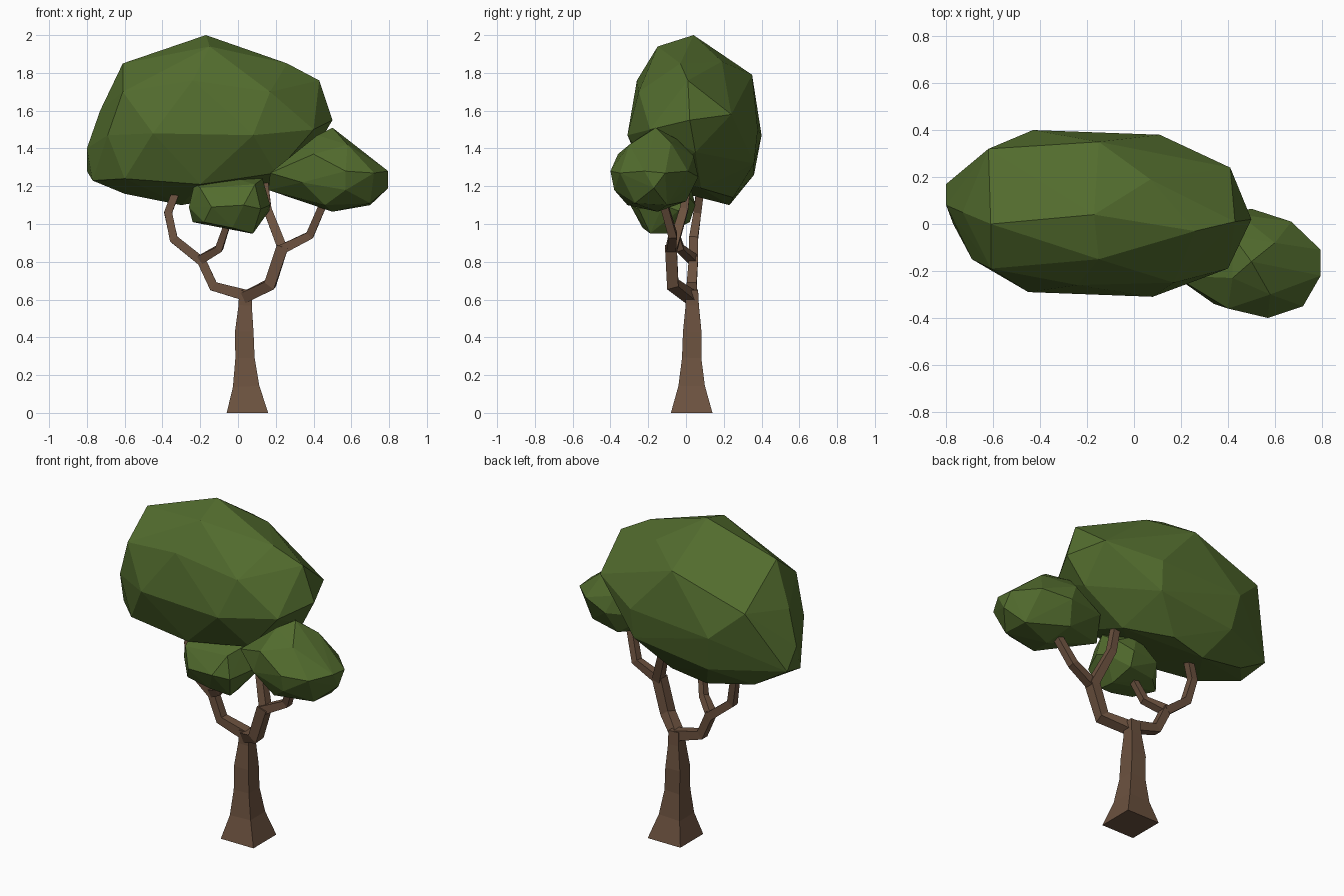
import bpy, bmesh
from mathutils import Vector


def material(name, rgb):
    m = bpy.data.materials.new(name)
    m.diffuse_color = (*rgb, 1)
    return m


BARK = material("bark", (0.15, 0.084, 0.05))
LEAF = material("leaf", (0.085, 0.15, 0.027))


def finish(name, bm, mat):
    bmesh.ops.recalc_face_normals(bm, faces=bm.faces)
    me = bpy.data.meshes.new(name)
    bm.to_mesh(me)
    bm.free()
    me.materials.append(mat)
    ob = bpy.data.objects.new(name, me)
    bpy.context.collection.objects.link(ob)


def limb(name, path):
    """Square tube through (x, y, z, half width) points."""
    bm = bmesh.new()
    pts = [Vector(p[:3]) for p in path]
    rings = []
    for i, p in enumerate(pts):
        t = (pts[min(i + 1, len(pts) - 1)] - pts[max(i - 1, 0)]).normalized()
        if path[i][2] == 0:
            t = Vector((0, 0, 1))
        v = Vector((0, 1, 0))
        v = (v - t * v.dot(t)).normalized()
        u = v.cross(t)
        r = path[i][3]
        rings.append([bm.verts.new(p + r * (a * u + b * v))
                      for a, b in ((-1, -1), (1, -1), (1, 1), (-1, 1))])
    for lo, hi in zip(rings, rings[1:]):
        for k in range(4):
            n = (k + 1) % 4
            bm.faces.new((lo[k], lo[n], hi[n], hi[k]))
    bm.faces.new(rings[0])
    bm.faces.new(rings[-1])
    finish(name, bm, BARK)


def clump(name, points):
    """Faceted leaf clump: hull around its corner points."""
    bm = bmesh.new()
    for p in points:
        bm.verts.new(p)
    bmesh.ops.convex_hull(bm, input=bm.verts)
    loose = [v for v in bm.verts if not v.link_faces]
    bmesh.ops.delete(bm, geom=loose, context='VERTS')
    finish(name, bm, LEAF)


# Flared trunk
limb("trunk", [(.05, .03, 0, .11), (.043, .03, .14, .07), (.037, .03, .29, .051),
               (.033, .033, .43, .049), (.038, .033, .57, .035), (.04, .03, .65, .034)])

# Main forks and their twigs
limb("left_branch", [(.05, .03, .62, .03), (-.13, .03, .67, .026), (-.20, .04, .82, .024)])
limb("left_outer_twig", [(-.19, .04, .80, .024), (-.34, .04, .92, .023),
                         (-.37, .06, 1.06, .021), (-.31, .08, 1.22, .02)])
limb("left_inner_twig", [(-.20, .04, .81, .024), (-.10, -.03, .87, .02), (-.05, -.08, 1.02, .017)])
limb("right_branch", [(.03, .03, .61, .03), (.17, -.07, .68, .031), (.235, -.08, .88, .031)])
limb("right_outer_twig", [(.22, -.08, .86, .026), (.38, -.07, .94, .022), (.47, -.13, 1.15, .02)])
limb("right_inner_twig", [(.24, -.075, .86, .026), (.155, -.01, 1.08, .022), (.135, .01, 1.26, .02)])

# Large crown: top, widest band, underside
clump("main_crown", [
    (-.17, .04, 2.0), (-.15, -.15, 1.94), (-.61, .0, 1.85), (-.61, -.19, 1.70),
    (.26, -.03, 1.85), (.07, .19, 1.86), (.43, .01, 1.76), (-.15, .35, 1.79), (-.24, -.26, 1.76),
    (.17, -.25, 1.70), (-.80, .08, 1.40), (-.80, .17, 1.28), (-.62, .32, 1.64),
    (-.43, .40, 1.47), (.11, .38, 1.50), (.41, .24, 1.58), (.50, .02, 1.55),
    (.40, -.19, 1.50), (.08, -.31, 1.47), (-.45, -.29, 1.48), (-.69, -.15, 1.47),
    (-.73, .05, 1.60), (-.77, .0, 1.23), (-.60, .20, 1.16), (-.60, -.17, 1.24),
    (-.30, .23, 1.10), (-.20, -.20, 1.21), (-.08, .25, 1.14), (.15, .08, 1.19),
    (.20, -.17, 1.27), (.40, .05, 1.38), (.10, .36, 1.32), (-.40, .36, 1.26)])

# Side clump on the right
clump("right_clump", [
    (.50, -.16, 1.51), (.42, -.23, 1.47), (.42, -.05, 1.45), (.58, -.30, 1.42),
    (.60, -.08, 1.43), (.795, -.22, 1.28), (.795, -.11, 1.27), (.795, -.17, 1.19),
    (.72, -.35, 1.27), (.57, -.40, 1.28), (.40, -.36, 1.37), (.34, -.34, 1.22),
    (.17, -.22, 1.27), (.16, -.13, 1.18), (.25, .01, 1.27), (.50, .065, 1.25), (.45, .04, 1.36),
    (.67, .01, 1.28), (.70, -.10, 1.10), (.70, -.27, 1.11), (.50, -.15, 1.065),
    (.46, -.31, 1.10), (.57, -.38, 1.18), (.46, .0, 1.12), (.32, -.18, 1.13)])

# Small clump low in front
clump("front_clump", [
    (-.23, -.12, 1.22), (-.05, -.12, 1.25), (.13, -.12, 1.24), (-.20, -.22, 1.19),
    (.09, -.23, 1.21), (.17, -.12, 1.10), (.165, -.04, 1.07), (-.26, -.15, 1.09),
    (-.24, -.10, 1.01), (-.14, -.28, 1.09), (.03, -.295, 1.10), (.12, -.25, 1.08),
    (-.14, .03, 1.10), (.04, .05, 1.10), (.13, .01, 1.15), (.0, .02, 1.22), (-.03, -.23, .98),
    (.08, -.19, .95), (.07, -.10, .95), (.04, .02, 1.01), (-.15, -.02, 1.02), (-.18, -.23, 1.01)])
